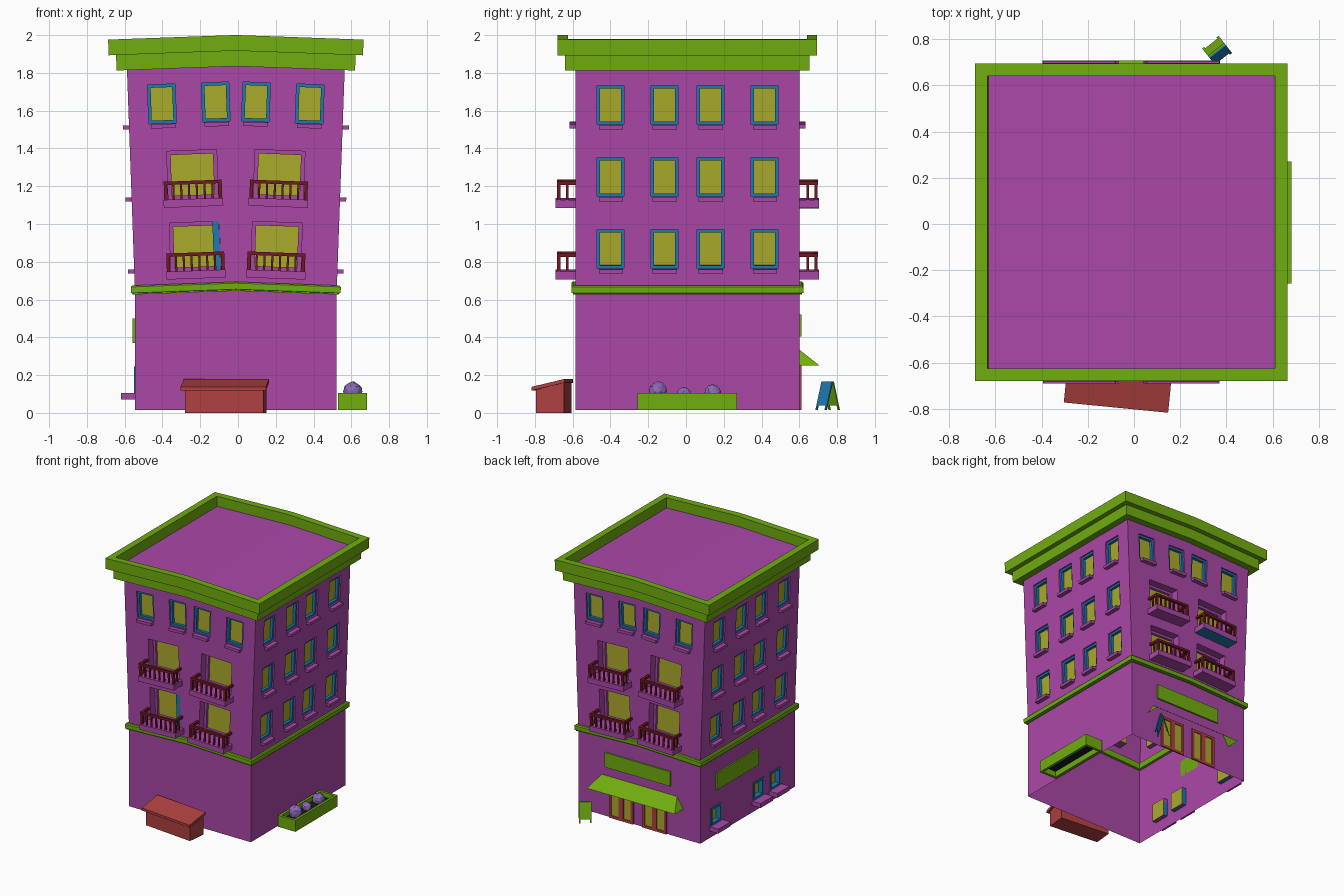
import bpy, bmesh, math, random
from mathutils import Matrix, Vector

if "Cube" in bpy.data.objects:
    bpy.data.objects.remove(bpy.data.objects["Cube"])

random.seed(3)
CX, CY, HX, HY = -0.0115, 0.0075, 0.5685, 0.5925   # wall centre and half sizes
PURPLE, GREEN, YELLOW = (148, 64, 145), (98, 150, 20), (148, 148, 42)
BLUE, RED, MAROON, LILAC, SOIL = (32, 105, 155), (152, 58, 58), (98, 28, 34), (122, 92, 160), (22, 30, 36)
COLORS = {"walls": PURPLE, "door_frames": PURPLE, "sills": PURPLE, "balcony_slabs": PURPLE,
          "cornice": GREEN, "roof": PURPLE, "ledge": GREEN, "glass": YELLOW,
          "window_frames": BLUE, "blue_trim": BLUE, "railings": MAROON, "signs": GREEN, "awning": GREEN,
          "shop_doors": RED, "planter": GREEN, "soil": SOIL, "bushes": LILAC, "bin_body": RED, "bin_lid": RED,
          "board_front": GREEN, "board_back": BLUE}
parts = {n: bmesh.new() for n in COLORS}


def clamp(t, a=0, b=1):
    return max(a, min(b, t))


def warp(p):
    # each half of the upper storeys leans outwards from the middle
    x, y, z = p
    r = x - CX
    nx = x + clamp(r / .03, -1, 1) * .036 * (max(z, .64) - 1.6)
    return Vector((nx, y, z + (.02 - .036 * abs(r)) * clamp((z - .6) / .02)))


def at(face, u, v, d, bent=True):
    p = {"front": (u, CY - HY - d, v), "back": (u, CY + HY + d, v),
         "right": (CX + HX + d, u, v), "left": (CX - HX - d, u, v)}[face]
    return warp(p) if bent else Vector(p)


def poly(part, pts):
    bm = parts[part]
    bm.faces.new([bm.verts.new(p) for p in pts])


def hexa(part, a, b):
    # closed solid between two matching outlines
    n = len(a)
    bm = parts[part]
    va, vb = [bm.verts.new(p) for p in a], [bm.verts.new(p) for p in b]
    bm.faces.new(va[::-1])
    bm.faces.new(vb)
    for i in range(n):
        bm.faces.new((va[i], va[(i + 1) % n], vb[(i + 1) % n], vb[i]))


def box(part, face, u0, u1, v0, v1, d0, d1, bent=True):
    uv = ((u0, v0), (u1, v0), (u1, v1), (u0, v1))
    hexa(part, [at(face, u, v, d0, bent) for u, v in uv], [at(face, u, v, d1, bent) for u, v in uv])


def frame(part, face, u0, u1, v0, v1, w, d0, d1, bent=True):
    box(part, face, u0, u0 + w, v0, v1, d0, d1, bent)
    box(part, face, u1 - w, u1, v0, v1, d0, d1, bent)
    box(part, face, u0 + w, u1 - w, v0, v0 + w, d0, d1, bent)
    box(part, face, u0 + w, u1 - w, v1 - w, v1, d0, d1, bent)


def prism(part, profile, w0, w1, m):
    hexa(part, [m @ Vector((w0, d, z)) for d, z in profile], [m @ Vector((w1, d, z)) for d, z in profile])


def wall(face, holes):
    # grid wall with recessed openings (u0, u1, v0, v1, depth)
    side = face in ("left", "right")
    c, h = (CY, HY) if side else (CX, HX)
    us = {c - h, c + h} | (set() if side else {c - .03, c, c + .03})
    vs = {.015, .6, .62, .64, 1.82}
    for a, b, lo, hi, _ in holes:
        us |= {a, b}
        vs |= {lo, hi}
    us, vs = sorted(us), sorted(vs)
    for a, b in zip(us, us[1:]):
        for lo, hi in zip(vs, vs[1:]):
            mu, mv = (a + b) / 2, (lo + hi) / 2
            if not any(q[0] < mu < q[1] and q[2] < mv < q[3] for q in holes):
                poly("walls", [at(face, *p, 0) for p in ((a, lo), (b, lo), (b, hi), (a, hi))])
    for a, b, lo, hi, depth in holes:
        ring = [(a, lo), (b, lo), (b, hi), (a, hi)]
        for i in range(4):
            p, q = ring[i], ring[(i + 1) % 4]
            poly("walls", [at(face, *p, 0), at(face, *q, 0), at(face, *q, -depth), at(face, *p, -depth)])
        poly("glass", [at(face, *p, -depth) for p in ring])


def balcony(face, u0, u1, z):
    box("balcony_slabs", face, u0, u1, z - .042, z, 0, .105)
    a, b, top = u0 + .004, u1 - .004, z + .096
    box("railings", face, a, b, top - .018, top, .078, .098)
    n = 7
    for i in range(n + 1):
        w = .009 if i in (0, n) else .0055
        u = a + .009 + (b - a - .018) * i / n
        box("railings", face, u - w, u + w, z, top - .018, .088 - w, .088 + w)
    for u in (a, b - .018):
        box("railings", face, u, u + .018, top - .018, top, 0, .078)
        box("railings", face, u + .003, u + .015, z, top - .018, .038, .05)


# windows, sills, balcony doors and balconies on all four walls
ROWS = [(.765, .971), (1.146, 1.352), (1.527, 1.733)]
for face in ("front", "back", "left", "right"):
    side = face in ("left", "right")
    c = CY if side else CX
    cols = ((.05, .194), (.336, .479)) if side else ((.033, .178), (.317, .463))
    wins = []
    for lo, hi in (ROWS if side else ROWS[2:]):
        for a, b in cols:
            wins += [(c + a, c + b, lo, hi), (c - b, c - a, lo, hi)]
    for a, b, lo, hi in wins:
        box("sills", face, a + .01, b - .006, lo - .026, lo - .004, 0, .033)
        frame("window_frames", face, a, b, lo, hi, .016, -.034, -.012)
    if face == "left":
        for a, b in ((-.40, -.27), (-.19, -.06), (.34, .47)):
            wins.append((a, b, .105, .245))
            box("sills", face, a - .012, b + .012, .07, .105, 0, .075)
            frame("window_frames", face, a, b, .105, .245, .016, -.034, .005)
    holes = [(*w, .035) for w in wins]
    if not side:
        for z in (.742, 1.122):
            for s in (-1, 1):
                a, b = sorted((c + s * .11, c + s * .374))
                holes.append((a, b, z, z + .256, .08))
                frame("door_frames", face, a, b, z, z + .256, .02, -.079, -.06)
                a, b = sorted((c + s * .085, c + s * .4))
                balcony(face, a, b, z)
    wall(face, holes)

# blue door leaf on the front and blue underside of one back balcony
box("blue_trim", "front", CX - .146, CX - .111, .742, .998, -.058, -.002)
box("blue_trim", "back", CX - .4, CX - .085, 1.077, 1.0798, 0, .105)


def loop_points(off, z):
    X, Y = HX + off, HY + off
    return [warp((CX + x, CY + y, z)) for x, y in
            ((-X, -Y), (-.03, -Y), (0, -Y), (.03, -Y), (X, -Y), (X, Y), (.03, Y), (0, Y), (-.03, Y), (-X, Y))]


def ring(part, profile):
    loops = [loop_points(*p) for p in profile]
    for A, B in zip(loops, loops[1:]):
        for i in range(10):
            j = (i + 1) % 10
            poly(part, (A[i], A[j], B[j], B[i]))


# cornice with parapet, roof, and ledge band
ring("cornice", [(0, 1.815), (.055, 1.815), (.055, 1.897), (.094, 1.897), (.094, 1.98), (.04, 1.98), (.04, 1.90)])
R = loop_points(.04, 1.90)
for i in range(4):
    poly("roof", (R[i], R[i + 1], R[8 - i], R[9 - i]))
ring("ledge", [(-.02, .627), (.013, .627), (.013, .634), (.021, .636), (.021, .668), (.014, .675), (-.02, .675), (-.02, .627)])

# signs, awning and shop doors
box("signs", "left", -.12, .41, .37, .5, 0, .012)
box("signs", "back", -.29, .285, .405, .52, 0, .012, False)
top = [at("back", CX + s * .33, .335, 0, False) for s in (-1, 1)]
out = [at("back", CX + s * .385, .25, .108, False) for s in (-1, 1)]
inn = [at("back", CX + s * .385, .25, 0, False) for s in (-1, 1)]
poly("awning", (top[0], top[1], out[1], out[0]))
poly("awning", (top[0], out[0], inn[0]))
poly("awning", (top[1], inn[1], out[1]))
for a, b in ((.036, .247), (-.254, -.043)):
    m = (a + b) / 2
    for p, q in ((a, m), (m, b)):
        frame("shop_doors", "back", p, q, .015, .27, .02, 0, .012, False)
        box("glass", "back", p + .02, q - .02, .035, .25, 0, .005, False)

# planter with soil and bushes
ro = CX + HX
x0, x1 = .53 - ro, .683 - ro
for a, b, d0, d1 in ((-.257, -.237, x0, x1), (.25, .27, x0, x1),
                     (-.237, .25, x0, x0 + .02), (-.237, .25, x1 - .02, x1)):
    box("planter", "right", a, b, .015, .105, d0, d1, False)
box("soil", "right", -.237, .25, .06, .07, x0 + .02, x1 - .02, False)
for y, r, h in ((-.15, .05, .165), (-.01, .037, .137), (.14, .045, .152)):
    m = Matrix.Translation((.608, y, h - r)) @ Matrix.Diagonal((r, r, r, 1))
    for v in bmesh.ops.create_icosphere(parts["bushes"], subdivisions=2, radius=1, matrix=m)["verts"]:
        v.co += Vector([random.uniform(-.08, .08) * r for _ in range(3)])

# rubbish bin with sloping lid
m = Matrix.Translation((-.078, -.795, 0)) @ Matrix.Rotation(math.radians(-5.6), 4, "Z")
prism("bin_body", [(.022, 0), (.17, 0), (.17, .16), (.022, .122)], -.205, .212, m)
prism("bin_lid", [(0, .118), (.176, .16), (.176, .18), (0, .138)], -.227, .227, m)

# folding pavement board
m = Matrix.Translation((.36, .75, 0)) @ Matrix.Rotation(math.radians(38), 4, "Z")
for part, s in (("board_front", 1), ("board_back", -1)):
    def leaf(z0, z1, w0, w1):
        d = lambda z: s * (.165 - z) * .27
        prism(part, [(d(z0), z0), (d(z0) + s * .007, z0), (d(z1) + s * .007, z1), (d(z1), z1)], w0, w1, m)
    leaf(.04, .165, -.045, .045)
    leaf(.015, .04, -.045, -.033)
    leaf(.015, .04, .033, .045)

# turn every part into an object
for name, bm in parts.items():
    bmesh.ops.remove_doubles(bm, verts=bm.verts[:], dist=1e-5)
    bmesh.ops.recalc_face_normals(bm, faces=bm.faces[:])
    me = bpy.data.meshes.new(name)
    bm.to_mesh(me)
    bm.free()
    mat = bpy.data.materials.new(name)
    mat.diffuse_color = (*[(c / 255 / .875) ** 2.2 for c in COLORS[name]], 1)
    mat.use_nodes = True
    mat.node_tree.nodes["Principled BSDF"].inputs["Base Color"].default_value = mat.diffuse_color
    me.materials.append(mat)
    bpy.context.collection.objects.link(bpy.data.objects.new(name, me))
